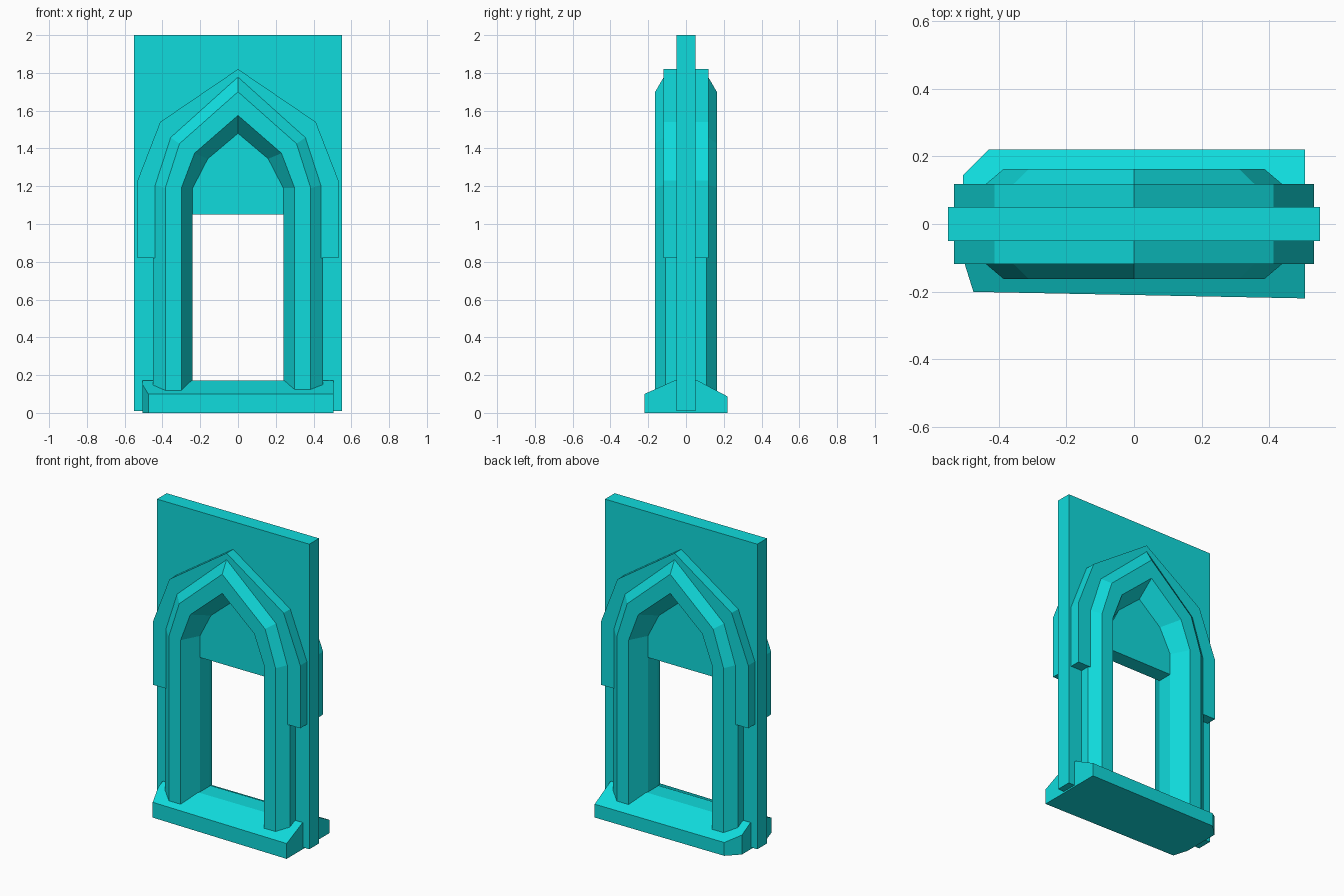
import bpy, bmesh
from mathutils import Vector

if "Cube" in bpy.data.objects:
    bpy.data.objects.remove(bpy.data.objects["Cube"], do_unlink=True)

teal = bpy.data.materials.new("turquoise")
teal.use_nodes = True
teal.diffuse_color = (0.005, 0.71, 0.72, 1)
teal.node_tree.nodes["Principled BSDF"].inputs["Base Color"].default_value = teal.diffuse_color


def finish(bm, name):
    bmesh.ops.recalc_face_normals(bm, faces=bm.faces)
    mesh = bpy.data.meshes.new(name)
    bm.to_mesh(mesh)
    bm.free()
    mesh.materials.append(teal)
    obj = bpy.data.objects.new(name, mesh)
    bpy.context.collection.objects.link(obj)
    return obj


def extrude(bm, points, offset):
    face = bm.faces.new([bm.verts.new(p) for p in points])
    ret = bmesh.ops.extrude_face_region(bm, geom=[face], use_keep_orig=True)
    moved = [g for g in ret["geom"] if isinstance(g, bmesh.types.BMVert)]
    bmesh.ops.translate(bm, verts=moved, vec=offset)


def full_arch(half):
    """Mirror a half outline, listed from the foot up to the apex."""
    return half + [(-x, z) for x, z in reversed(half[:-1])]


def arch_loft(name, rails):
    """Skin a closed cross-section whose corners each follow an arch outline."""
    bm = bmesh.new()
    rows = [[bm.verts.new((x, y, z)) for x, z in full_arch(half)] for y, half in rails]
    for a, b in zip(rows, rows[1:] + rows[:1]):
        for i in range(len(a) - 1):
            bm.faces.new((a[i], a[i + 1], b[i + 1], b[i]))
    bm.faces.new([r[0] for r in rows])
    bm.faces.new([r[-1] for r in rows])
    return finish(bm, name)


# Wall panel with a square opening
W, H, BASE, GAP, LINTEL, T = 0.55, 2.0, 0.01, 0.24, 1.05, 0.05
outline = [(-W, BASE), (-W, H), (W, H), (W, BASE),
           (GAP, BASE), (GAP, LINTEL), (-GAP, LINTEL), (-GAP, BASE)]
bm = bmesh.new()
extrude(bm, [(x, -T, z) for x, z in outline], (0, 2 * T, 0))
finish(bm, "wall_panel")

# Chamfered pointed frames and hood mouldings on both sides
FOOT = 0.08
outer = [(0.45, FOOT), (0.45, 1.21), (0.367, 1.465), (0, 1.795)]
crest = [(0.385, FOOT), (0.385, 1.19), (0.31, 1.425), (0, 1.70)]
lip = [(0.30, FOOT), (0.30, 1.19), (0.23, 1.375), (0, 1.575)]
reveal = [(GAP, FOOT), (GAP, 1.19), (0.16, 1.345), (0, 1.48)]
hood_out = [(0.532, 0.82), (0.532, 1.23), (0.412, 1.54), (0, 1.82)]
hood_in = [(0.432, 0.82), (0.432, 1.20), (0.355, 1.45), (0, 1.77)]

for side, s in (("front", -1), ("back", 1)):
    arch_loft(side + "_arch_frame", [(s * T, outer), (s * 0.108, outer), (s * 0.163, crest),
                                     (s * 0.163, lip), (s * T, reveal)])
    arch_loft(side + "_hood_moulding", [(s * T, hood_out), (s * 0.118, hood_out),
                                        (s * 0.118, hood_in), (s * T, hood_in)])

# Sloped sill, slightly skewed, with two chipped corners at one end
S = 0.505
profile = [(-0.22, 0), (-0.22, 0.10), (-0.06, 0.172), (0.06, 0.172), (0.22, 0.087), (0.22, 0)]
bm = bmesh.new()
extrude(bm, [(-S, y, z) for y, z in profile], (2 * S, 0, 0))
for v in bm.verts:
    if v.co.x < 0 and v.co.y < -0.2:
        v.co.y += 0.02
for point, normal in (((-0.475, -0.20, 0), (-0.08, -0.025, 0)),
                      ((-0.43, 0.22, 0), (-1, 1, 0))):
    bmesh.ops.bisect_plane(bm, geom=bm.verts[:] + bm.edges[:] + bm.faces[:],
                           plane_co=point, plane_no=Vector(normal).normalized(),
                           clear_outer=True)
    bmesh.ops.holes_fill(bm, edges=[e for e in bm.edges if e.is_boundary])
finish(bm, "sill")
